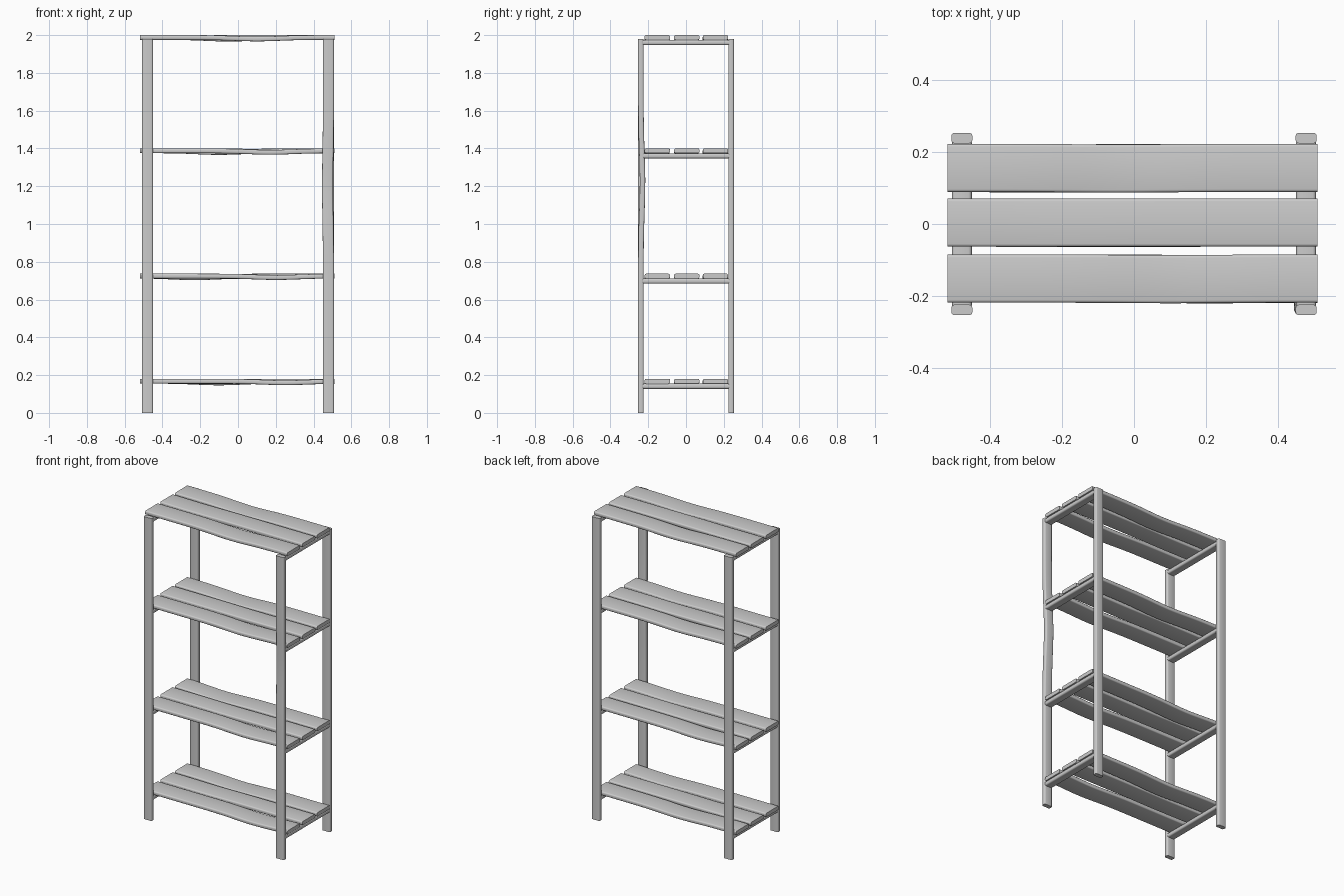
import bpy, math
from mathutils import Vector

cube = bpy.data.objects.get("Cube")
if cube:
    bpy.data.objects.remove(cube, do_unlink=True)

mat = bpy.data.materials.new("plain grey")
mat.use_nodes = True
GREY = (0.6, 0.6, 0.6, 1)
mat.diffuse_color = GREY
mat.node_tree.nodes["Principled BSDF"].inputs["Base Color"].default_value = GREY


def bump(t, centre, width):
    return math.exp(-((t - centre) / width) ** 2)


def rounded_profile(w, h, r, steps=3):
    """Rounded rectangle outline, counter-clockwise."""
    pts = []
    for k, (sx, sy) in enumerate([(1, 1), (-1, 1), (-1, -1), (1, -1)]):
        for i in range(steps + 1):
            a = (k + i / steps) * math.pi / 2
            pts.append((sx * (w / 2 - r) + r * math.cos(a),
                        sy * (h / 2 - r) + r * math.sin(a)))
    return pts


def beam(name, start, along, side, length, w, h, r, bend=None, rings=24):
    """Sweep a rounded profile along an axis; bend(t) gives an offset at distance t."""
    start, along, side = Vector(start), Vector(along), Vector(side)
    up = along.cross(side)
    prof = rounded_profile(w, h, r)
    n = len(prof)
    if bend is None:
        rings = 1
    verts, faces = [], []
    for i in range(rings + 1):
        t = length * i / rings
        c = start + along * t
        if bend:
            c = c + Vector(bend(t))
        verts += [c + side * a + up * b for a, b in prof]
    for i in range(rings):
        for j in range(n):
            k = (j + 1) % n
            faces.append((i * n + j, i * n + k, (i + 1) * n + k, (i + 1) * n + j))
    faces.append(tuple(reversed(range(n))))
    faces.append(tuple(range(rings * n, rings * n + n)))
    mesh = bpy.data.meshes.new(name)
    mesh.from_pydata(verts, [], faces)
    mesh.materials.append(mat)
    ob = bpy.data.objects.new(name, mesh)
    bpy.context.collection.objects.link(ob)
    bpy.ops.object.select_all(action='DESELECT')
    ob.select_set(True)
    bpy.context.view_layer.objects.active = ob
    bpy.ops.object.shade_smooth_by_angle(angle=math.radians(40))
    return ob


X, Y, Z = (1, 0, 0), (0, 1, 0), (0, 0, 1)

# Four upright posts; the front left one is slightly bowed
for sx, xname in ((-1, "right"), (1, "left")):
    for sy, yname in ((-1, "front"), (1, "back")):
        bowed = sx > 0 and sy < 0
        bend = (lambda t: (-0.005 * bump(t, 1.2, 0.25), 0.009 * bump(t, 1.22, 0.22), 0)) if bowed else None
        beam(f"{yname}_{xname}_post", (sx * 0.479, sy * 0.239, 0), Z, X,
             1.98, 0.058, 0.029, 0.008, bend)

# Shelves: top height and where each board (front, middle, back) dips
SHELVES = {
    "bottom": (0.18, (0.25, -0.2, -0.1)),
    "lower": (0.737, (0.2, -0.05, -0.23)),
    "upper": (1.4, (0.17, 0.1, -0.1)),
    "top": (2.0, (0.1, -0.3, -0.05)),
}
BOARDS = (("front", -0.152, 0.008), ("middle", 0.004, 0.002), ("back", 0.156, 0.009))

for level, (top, dips) in SHELVES.items():
    # Cross bars between front and back posts
    for sx, xname in ((-1, "right"), (1, "left")):
        beam(f"{level}_{xname}_cross_bar", (sx * 0.479, -0.227, top - 0.039),
             Y, X, 0.454, 0.055, 0.027, 0.009)
    # Three boards with a gentle warp
    for (bname, y, depth), dip in zip(BOARDS, dips):
        def warp(t, depth=depth, dip=dip):
            s = bump(t - 0.52, dip, 0.17)
            return (0, -0.2 * depth * s, -depth * s)
        beam(f"{level}_{bname}_board", (-0.519, y, top - 0.0125),
             X, Y, 1.029, 0.134, 0.025, 0.008, warp)
